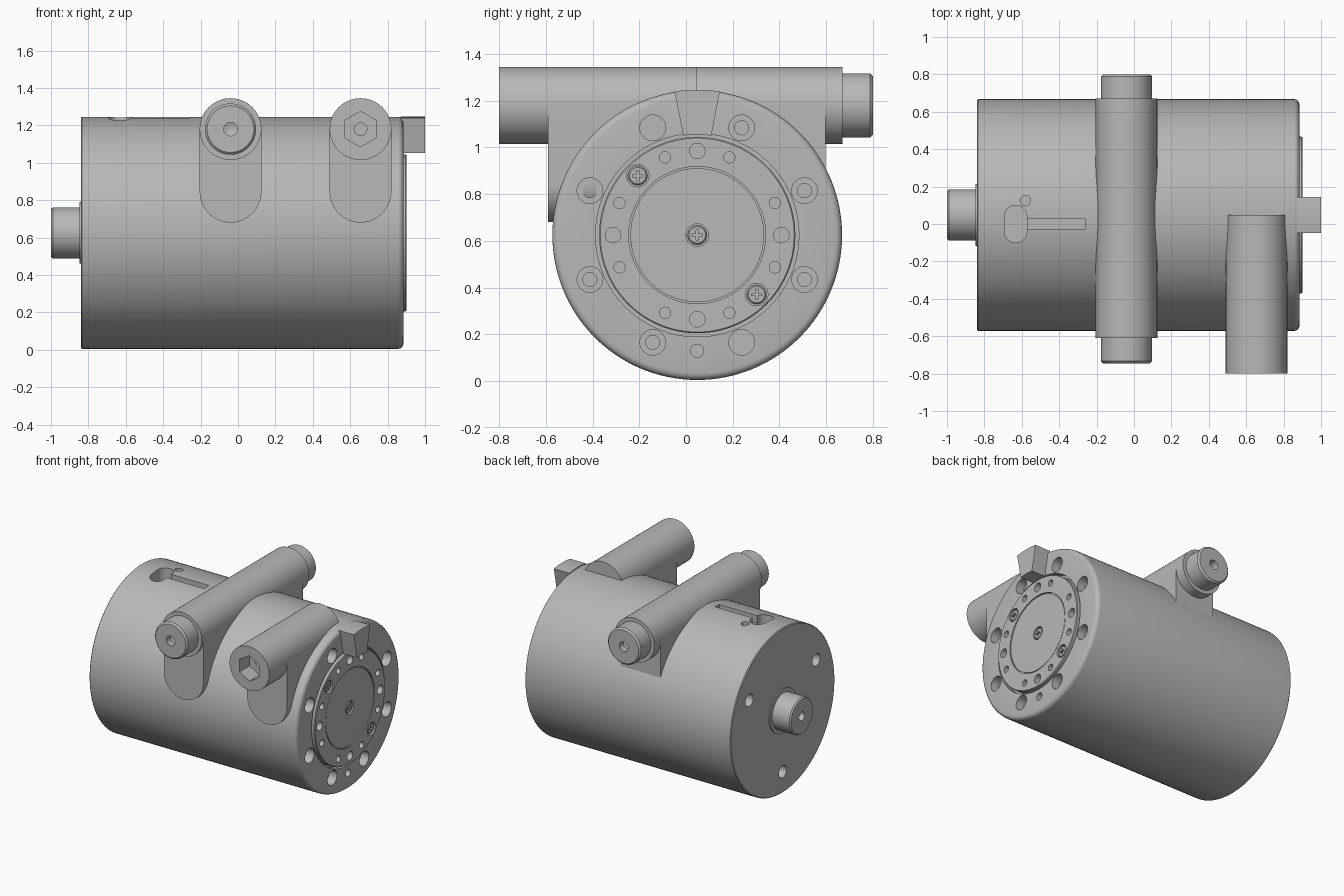
import bpy, bmesh, math
from math import cos, sin, pi, radians
from mathutils import Matrix, Vector

if "Cube" in bpy.data.objects:
    bpy.data.objects.remove(bpy.data.objects["Cube"], do_unlink=True)

CY, CZ, R = 0.048, 0.625, 0.62      # main axis and body radius
TZ, TR = 1.18, 0.165                # cross tube height and radius

metal = bpy.data.materials.new("machined_grey")
metal.use_nodes = True
GREY = (0.48, 0.48, 0.48, 1)
metal.diffuse_color = GREY
metal.node_tree.nodes["Principled BSDF"].inputs["Base Color"].default_value = GREY


def finish(name, bm):
    bmesh.ops.remove_doubles(bm, verts=bm.verts, dist=1e-6)
    bmesh.ops.recalc_face_normals(bm, faces=bm.faces)
    me = bpy.data.meshes.new(name)
    bm.to_mesh(me)
    bm.free()
    me.materials.append(metal)
    ob = bpy.data.objects.new(name, me)
    bpy.context.collection.objects.link(ob)
    return ob


def frame(axis, at):
    """Matrix that turns local x into the given axis, then moves it."""
    turn = {"x": Matrix(), "y": Matrix.Rotation(pi / 2, 4, "Z"),
            "z": Matrix.Rotation(-pi / 2, 4, "Y")}[axis]
    return Matrix.Translation(at) @ turn


def lathe(name, profile, axis="x", at=(0, CY, CZ), seg=96):
    """Revolve (along, radius) points around an axis."""
    bm = bmesh.new()
    vs = [bm.verts.new((a, 0, r)) for a, r in profile]
    for p, q in zip(vs, vs[1:]):
        bm.edges.new((p, q))
    bmesh.ops.spin(bm, geom=bm.verts[:] + bm.edges[:], cent=(0, 0, 0), axis=(1, 0, 0),
                   angle=2 * pi, steps=seg)
    bmesh.ops.remove_doubles(bm, verts=bm.verts, dist=1e-5)
    bm.transform(frame(axis, at))
    return finish(name, bm)


def rod(a, b, r, axis="x", at=(0, CY, CZ), seg=32):
    return lathe("cutter", [(a, 0), (a, r), (b, r), (b, 0)], axis, at, seg)


def prism(name, outline, depth):
    """Extrude a 3D outline along a vector."""
    bm = bmesh.new()
    f = bm.faces.new([bm.verts.new(p) for p in outline])
    ext = bmesh.ops.extrude_face_region(bm, geom=[f])
    bmesh.ops.translate(bm, vec=depth,
                        verts=[v for v in ext["geom"] if isinstance(v, bmesh.types.BMVert)])
    return finish(name, bm)


def box(name, lo, hi):
    return prism(name, [(lo[0], lo[1], lo[2]), (hi[0], lo[1], lo[2]),
                        (hi[0], hi[1], lo[2]), (lo[0], hi[1], lo[2])], (0, 0, hi[2] - lo[2]))


def boolean(ob, tools, op="DIFFERENCE"):
    for tool in tools:
        mod = ob.modifiers.new("cut", "BOOLEAN")
        mod.operation, mod.solver, mod.object = op, "EXACT", tool
        bpy.context.view_layer.objects.active = ob
        bpy.ops.object.modifier_apply(modifier=mod.name)
        bpy.data.objects.remove(tool, do_unlink=True)


def polar(r, deg):
    return (0, CY + r * cos(radians(deg)), CZ + r * sin(radians(deg)))


# Main drum: rounded front rim, recess for the output flange
rim = [(0.855 + 0.03 * sin(t * pi / 8), R - 0.03 + 0.03 * cos(t * pi / 8)) for t in range(5)]
body = lathe("drum_body", [(-0.84, 0), (-0.84, R - 0.006), (-0.834, R)] + rim +
             [(0.885, 0.435), (0.84, 0.435), (0.84, 0)], seg=128)

cuts = []
for k in range(8):                                   # counterbored flange bolts
    p = polar(0.497, 22.5 + 45 * k)
    cuts += [rod(0.82, 0.95, 0.055, at=p), rod(0.74, 0.83, 0.03, at=p)]
cuts.append(rod(0.83, 0.95, 0.028, at=polar(0.495, -90)))
for a in (30, 150, 270):                             # mounting holes at the shaft end
    cuts.append(rod(-0.9, -0.7, 0.046, at=polar(0.46, a)))
# Slot, pocket and pin hole on top
cuts.append(box("cutter", (-0.62, CY - 0.075, 1.18), (-0.26, CY - 0.021, 1.35)))
for c in cuts[-1:]:
    c.location.y = -0.0
pocket = []
for k in range(25):
    t = pi * k / 24
    pocket.append((-0.633 + 0.06 * cos(t), 0.04 + 0.06 * sin(t), 1.14))
pocket += [(x, -y, z) for x, y, z in reversed(pocket)]
cuts.append(prism("cutter", pocket, (0, 0, 0.2)))
cuts.append(rod(1.1, 1.35, 0.028, "z", (-0.58, 0.125, 0)))
boolean(body, cuts)

# Output flange with a groove around the centre plate
flange = lathe("output_flange", [(0.83, 0), (0.83, 0.42), (0.895, 0.42), (0.9, 0.415),
               (0.9, 0.293), (0.89, 0.293), (0.89, 0.286), (0.897, 0.286), (0.897, 0)])
cuts = []
for k in range(4):
    cuts.append(rod(0.85, 0.95, 0.033, at=polar(0.36, 90 * k)))
for k in range(8):
    cuts.append(rod(0.85, 0.95, 0.024, at=polar(0.36, 22.5 + 45 * k)))
screw_spots = [polar(0.36, 135), polar(0.36, -45), polar(0, 0)]
cuts += [rod(0.87, 0.95, 0.048, at=p) for p in screw_spots]
boolean(flange, cuts)

# Cross-head screws sunk into the flange
for i, p in enumerate(screw_spots):
    screw = lathe(f"flange_screw_{i + 1}", [(0.86, 0), (0.86, 0.041), (0.889, 0.041),
                  (0.895, 0.035), (0.895, 0)], at=p, seg=32)
    arms = [box("cutter", (0.88, p[1] - w, p[2] - h), (0.95, p[1] + w, p[2] + h))
            for w, h in ((0.022, 0.005), (0.005, 0.022))]
    boolean(screw, arms)

# Wedge key at the top of the front face
arc = [polar(0.43, 98 - 4 * k) for k in range(5)] + [polar(0.622, 81 + 1.5 * k) for k in range(13)]
prism("wedge_key", [(0.87, y, z) for _, y, z in arc], (0.13, 0, 0))

# Shaft stub with collar and centre hole
lathe("shaft_collar", [(-0.848, 0), (-0.848, 0.165), (-0.83, 0.165), (-0.83, 0)])
lathe("shaft_stub", [(-0.94, 0), (-0.955, 0.033), (-1, 0.033), (-1, 0.128), (-0.99, 0.137),
                     (-0.83, 0.137), (-0.83, 0)], seg=64)


# Saddle pads that carry the tubes
def round_pad(name, x, y_end):
    low = [(x + TR * cos(t), -0.59, 0.68 + TR + TR * sin(t))
           for t in (pi + pi * k / 32 for k in range(33))]
    return prism(name, low + [(x + TR, -0.59, TZ), (x - TR, -0.59, TZ)], (0, y_end + 0.59, 0))


X1, X2 = -0.04, 0.655
round_pad("middle_pad_front", X1, CY)
box("middle_pad_back", (X1 - TR, CY, 0.85), (X1 + TR, 0.597, TZ))
round_pad("end_pad", X2, CY)

# Through tube with stepped end caps
half = [(0.62, 0), (0.62, TR)]
lathe("middle_tube", [(-0.61, 0), (-0.61, TR), (0.67, TR), (0.67, 0)], "y", (X1, 0, TZ), 64)
for name, s, a, b in (("front_cap", -1, 0.55, 0.745), ("back_cap", 1, 0.6, 0.8)):
    lathe(name, [(s * a, 0), (s * a, 0.137), (s * (b - 0.012), 0.137), (s * b, 0.125),
                 (s * b, 0.036), (s * (b - 0.05), 0.036), (s * (b - 0.065), 0)],
          "y", (X1, 0, TZ), 64)

# Closed tube with a hex socket
tube = lathe("end_tube", [(-0.8, 0), (-0.8, TR), (CY, TR), (CY, 0)], "y", (X2, 0, TZ), 64)
boolean(tube, [rod(-0.9, -0.68, 0.095, "y", (X2, 0, TZ), 6),
               rod(-0.7, -0.64, 0.034, "y", (X2, 0, TZ), 24)])

# Smooth curves, sharp edges
bpy.ops.object.select_all(action="DESELECT")
for ob in bpy.context.collection.objects:
    if ob.type == "MESH":
        ob.select_set(True)
        bpy.context.view_layer.objects.active = ob
bpy.ops.object.shade_smooth_by_angle(angle=radians(28))
